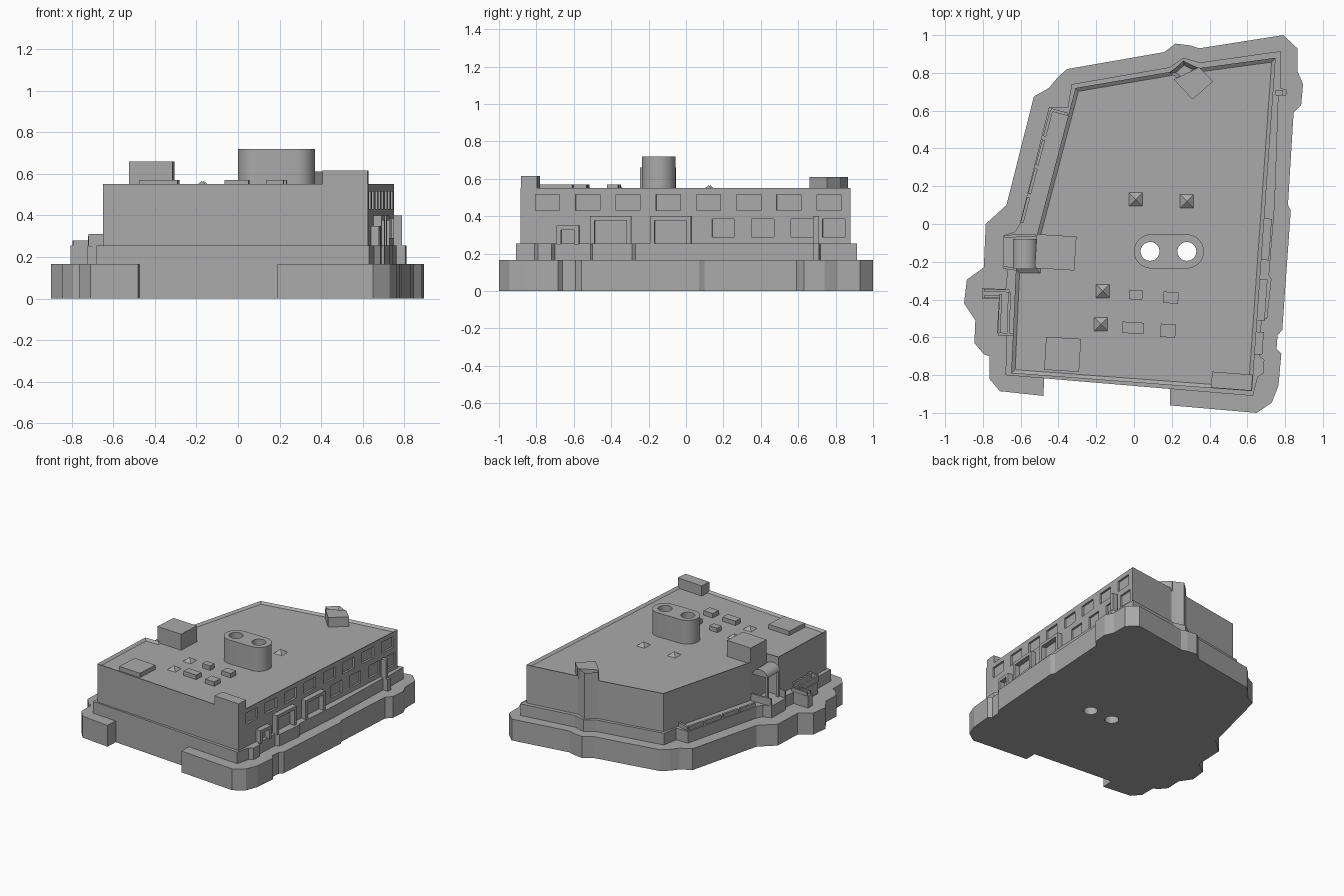
import bpy, bmesh, math
from mathutils import Matrix, Vector

if "Cube" in bpy.data.objects:
    bpy.data.objects.remove(bpy.data.objects["Cube"], do_unlink=True)

grey = bpy.data.materials.new("grey")
grey.use_nodes = True
grey.diffuse_color = (0.4, 0.4, 0.4, 1)
grey.node_tree.nodes["Principled BSDF"].inputs["Base Color"].default_value = grey.diffuse_color


def finish(name, bm):
    bmesh.ops.recalc_face_normals(bm, faces=bm.faces)
    mesh = bpy.data.meshes.new(name)
    bm.to_mesh(mesh)
    bm.free()
    mesh.materials.append(grey)
    ob = bpy.data.objects.new(name, mesh)
    bpy.context.collection.objects.link(ob)
    return ob


def prism(name, outline, low, high, rim=0, sink=0):
    """Extrude an outline upwards, with an optional sunken top."""
    bm = bmesh.new()
    face = bm.faces.new([bm.verts.new((x, y, low)) for x, y in outline])
    out = bmesh.ops.extrude_face_region(bm, geom=[face])["geom"]
    bmesh.ops.translate(bm, vec=(0, 0, high - low),
                        verts=[g for g in out if isinstance(g, bmesh.types.BMVert)])
    bmesh.ops.recalc_face_normals(bm, faces=bm.faces)
    if rim:
        top = [f for f in bm.faces if f.normal.z > 0.9]
        bmesh.ops.inset_region(bm, faces=top, thickness=rim, use_even_offset=True)
        bmesh.ops.translate(bm, vec=(0, 0, -sink), verts=top[0].verts)
    return finish(name, bm)


def add_box(bm, x, y, w, d, low, high, turn=0):
    m = (Matrix.Translation((x, y, (low + high) / 2)) @ Matrix.Rotation(turn, 4, 'Z')
         @ Matrix.Diagonal((w, d, high - low, 1)))
    bmesh.ops.create_cube(bm, size=1, matrix=m)


def box(name, *args):
    bm = bmesh.new()
    add_box(bm, *args)
    return finish(name, bm)


def low_wall(name, a, b, low, high, thick=0.016):
    a, b = Vector(a), Vector(b)
    mid, d = (a + b) / 2, b - a
    return box(name, mid.x, mid.y, d.length, thick, low, high, math.atan2(d.y, d.x))


def cut(ob, cutter):
    mod = ob.modifiers.new("cut", 'BOOLEAN')
    mod.operation, mod.object, mod.solver = 'DIFFERENCE', cutter, 'EXACT'


def helper(ob):
    ob.hide_render = True
    ob.hide_viewport = True
    return ob


# Ground slab with a notched front
slab = prism("ground_slab", [
    (.79, 1), (.865, .93), (.865, .81), (.895, .74), (.885, .63), (.845, .59), (.815, .1),
    (.83, .07), (.785, -.56), (.76, -.59), (.755, -.66), (.78, -.685), (.765, -.855),
    (.73, -.945), (.65, -1), (.19, -.96), (.19, -.87), (-.475, -.815), (-.48, -.91),
    (-.71, -.885), (-.765, -.82), (-.765, -.7), (-.795, -.69), (-.845, -.63), (-.84, -.51),
    (-.9, -.42), (-.885, -.295), (-.795, -.23), (-.785, 0), (-.675, .1), (-.53, .675),
    (-.45, .72), (-.405, .775), (-.355, .82), (.16, .91), (.22, .955), (.3, .945),
    (.345, .93)], 0, .165)

# Plinth with terrace on the right-hand side
plinth = prism("plinth", [
    (.775, .915), (.775, .72), (.81, .71), (.805, .68), (.765, .68), (.745, .1), (.715, -.27),
    (.728, -.29), (.705, -.5), (.675, -.51), (.665, -.7), (.69, -.72), (.685, -.79),
    (.655, -.81), (.63, -.91), (-.68, -.8), (-.675, -.59), (-.725, -.575), (-.715, -.395),
    (-.805, -.395), (-.805, -.34), (-.68, -.345), (-.67, -.25), (-.695, -.225), (-.69, -.06),
    (-.63, -.04), (-.605, 0), (-.45, .62), (-.35, .62), (-.33, .74), (.19, .83), (.26, .88),
    (.35, .855)], .165, .255)

# Main block with sunken roof
block = prism("main_block", [
    (.75, .88), (.625, -.885), (-.65, -.79), (-.625, -.24), (-.515, -.24), (-.515, -.06),
    (-.31, .72), (.19, .805), (.265, .86), (.345, .825)], .255, .55, .02, .014)

# Window recesses along the left wall
wall_a, wall_b = Vector((.625, -.885)), Vector((.75, .88))
wall_dir = (wall_b - wall_a).normalized()
wall_turn = math.atan2(wall_dir.y, wall_dir.x) - math.pi / 2


def on_wall(y):
    return wall_a + wall_dir * ((y - wall_a.y) / wall_dir.y)


bm = bmesh.new()
for i in range(8):
    p = on_wall(-.74 + i * .215)
    add_box(bm, p.x, p.y, .03, .13, .43, .515, wall_turn)
for y in (.2, .41, .62, .79):
    p = on_wall(y)
    add_box(bm, p.x, p.y, .03, .12, .29, .385, wall_turn)
cut(block, helper(finish("window_cutter", bm)))

# Projecting entrance frames on the left wall
for y, width, top in ((-.4, .22, .4), (-.08, .22, .4), (-.63, .12, .35)):
    p = on_wall(y)
    bm = bmesh.new()
    for side in (-1, 1):
        q = p + wall_dir * side * (width / 2 - .012)
        add_box(bm, q.x, q.y, .08, .024, .25, top, wall_turn)
    add_box(bm, p.x, p.y, .08, width, top - .024, top, wall_turn)
    finish("entrance_frame", bm)
box("side_post", .768, .695, .04, .03, .165, .4)

# Roof tank: stadium section with two shafts
tank_outline = [(.185 + s * .095 + .09 * math.sin(a), -.145 + s * .09 * math.cos(a))
                for s in (1, -1)
                for a in [s * math.pi * k / 24 for k in range(25)]]
tank = prism("roof_tank", tank_outline, .53, .72)

bm = bmesh.new()
for x in (.085, .28):
    bmesh.ops.create_cone(bm, cap_ends=True, segments=32, radius1=.05, radius2=.05,
                          depth=2, matrix=Matrix.Translation((x, -.145, .4)))
shafts = helper(finish("shaft_cutter", bm))
for ob in (slab, plinth, block, tank):
    cut(ob, shafts)

# Roof housings
box("lift_housing", -.415, -.15, .21, .18, .25, .66, -.06)
box("front_roof_hatch", -.378, -.69, .185, .175, .53, .57, -.06)
box("corner_housing", .518, -.832, .215, .085, .53, .615, -.075)
stair = prism("stair_housing", [(.21, .765), (.345, .83), (.42, .755), (.31, .66)], .53, .61)
prism("stair_shaft", [(.19, .8), (.262, .865), (.34, .825), (.27, .74)], .25, .61, .02, .03)
for x, y, w, d in ((.01, -.375, .07, .05), (.195, -.39, .08, .06),
                   (-.005, -.55, .115, .06), (.18, -.565, .08, .07)):
    box("roof_unit", x, y, w, d, .53, .57, -.06)

# Pyramid skylights
for x, y in ((.01, .13), (.28, .12), (-.165, -.355), (-.175, -.53)):
    bm = bmesh.new()
    bmesh.ops.create_cone(bm, cap_ends=True, segments=4, radius1=.052, radius2=0, depth=.03,
                          matrix=Matrix.Translation((x, y, .55)) @ Matrix.Rotation(math.pi / 4, 4, 'Z'))
    finish("skylight", bm)

# Barrel canopy over the side entrance
bm = bmesh.new()
arc = [(-.578 + .063 * math.cos(math.pi * k / 16), .45 + .05 * math.sin(math.pi * k / 16))
       for k in range(17)]
face = bm.faces.new([bm.verts.new((x, -.235, z)) for x, z in arc])
out = bmesh.ops.extrude_face_region(bm, geom=[face])["geom"]
bmesh.ops.translate(bm, vec=(0, .155, 0), verts=[g for g in out if isinstance(g, bmesh.types.BMVert)])
canopy = finish("barrel_canopy", bm)
for y in (-.225, -.09):
    box("canopy_pier", -.63, y, .022, .022, .25, .455)

# Terrace parapet segments
start, end = Vector((-.595, .0)), Vector((-.435, .61))
for i in range(4):
    low_wall("terrace_parapet", start.lerp(end, i / 4 + .01), start.lerp(end, (i + 1) / 4 - .02), .25, .285)
low_wall("terrace_end_wall", (-.44, .605), (-.35, .58), .25, .285)

# Ramp walls at the front corner
for a, b, top in (((-.715, -.58), (-.705, -.37), .3), ((-.665, -.58), (-.66, -.36), .31),
                  ((-.72, -.582), (-.63, -.585), .31), ((-.795, -.385), (-.7, -.385), .28),
                  ((-.795, -.35), (-.66, -.355), .28), ((-.69, -.23), (-.62, -.24), .31),
                  ((-.685, -.065), (-.52, -.06), .31)):
    low_wall("ramp_wall", a, b, .25, top, .014)

for ob in (tank, canopy):
    bpy.ops.object.select_all(action='DESELECT')
    ob.select_set(True)
    bpy.context.view_layer.objects.active = ob
    bpy.ops.object.shade_smooth_by_angle(angle=math.radians(30))
